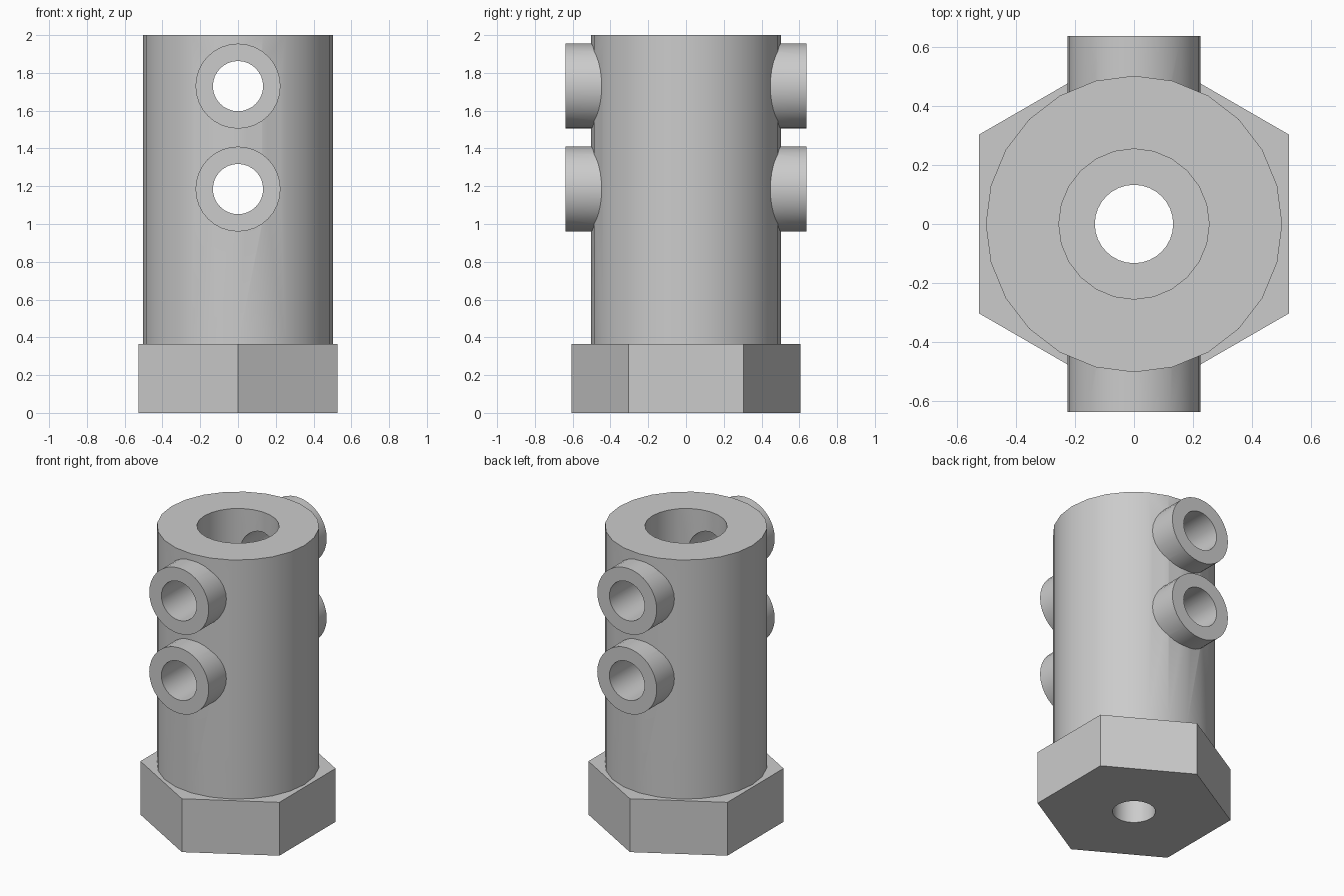
import bpy
import math
from mathutils import Matrix

if "Cube" in bpy.data.objects:
    bpy.data.objects.remove(bpy.data.objects["Cube"])

grey = bpy.data.materials.new("plain grey")
grey.diffuse_color = (0.6, 0.6, 0.6, 1)
grey.use_nodes = True
grey.node_tree.nodes["Principled BSDF"].inputs["Base Color"].default_value = grey.diffuse_color


def cylinder(name, radius, z0, z1, sides, turn=0.0):
    """Upright cylinder or prism between two heights."""
    bpy.ops.mesh.primitive_cylinder_add(vertices=sides, radius=radius, depth=z1 - z0)
    ob = bpy.context.object
    ob.name = name
    ob.data.transform(Matrix.Translation((0, 0, (z0 + z1) / 2)) @ Matrix.Rotation(turn, 4, 'Z'))
    ob.data.materials.append(grey)
    return ob


def cross_cylinder(name, radius, z, half_length, sides):
    """Cylinder lying along y, through the axis at height z."""
    ob = cylinder(name, radius, -half_length, half_length, sides)
    ob.data.transform(Matrix.Translation((0, 0, z)) @ Matrix.Rotation(math.pi / 2, 4, 'X'))
    return ob


def combine(target, tool, operation):
    """Apply a boolean and discard the tool."""
    mod = target.modifiers.new(operation.lower(), 'BOOLEAN')
    mod.operation = operation
    mod.solver = 'EXACT'
    mod.object = tool
    bpy.context.view_layer.objects.active = target
    bpy.ops.object.modifier_apply(modifier=mod.name)
    bpy.data.objects.remove(tool)


HEX_TOP = 0.365
TUBE_HEIGHTS = (1.185, 1.73)

# Hexagonal base with a narrow drain hole
base = cylinder("hex_base", 0.607, 0, HEX_TOP, 6)

# Round barrel, joined to the base
barrel = cylinder("fitting_body", 0.503, 0.2, 2.0, 24)
combine(barrel, base, 'UNION')

# Two pairs of side tubes
for z in TUBE_HEIGHTS:
    combine(barrel, cross_cylinder("side_tube", 0.225, z, 0.638, 32), 'UNION')

# Wide bore from the top, narrow hole through the base
combine(barrel, cylinder("bore_cutter", 0.255, HEX_TOP, 2.2, 24), 'DIFFERENCE')
combine(barrel, cylinder("drain_cutter", 0.133, -0.2, 0.6, 32), 'DIFFERENCE')

# Holes through the side tubes
for z in TUBE_HEIGHTS:
    combine(barrel, cross_cylinder("hole_cutter", 0.133, z, 0.9, 32), 'DIFFERENCE')

# Smooth round walls, keep rims and hex edges sharp
bpy.ops.object.select_all(action='DESELECT')
barrel.select_set(True)
bpy.context.view_layer.objects.active = barrel
bpy.ops.object.shade_smooth_by_angle(angle=math.radians(30))
